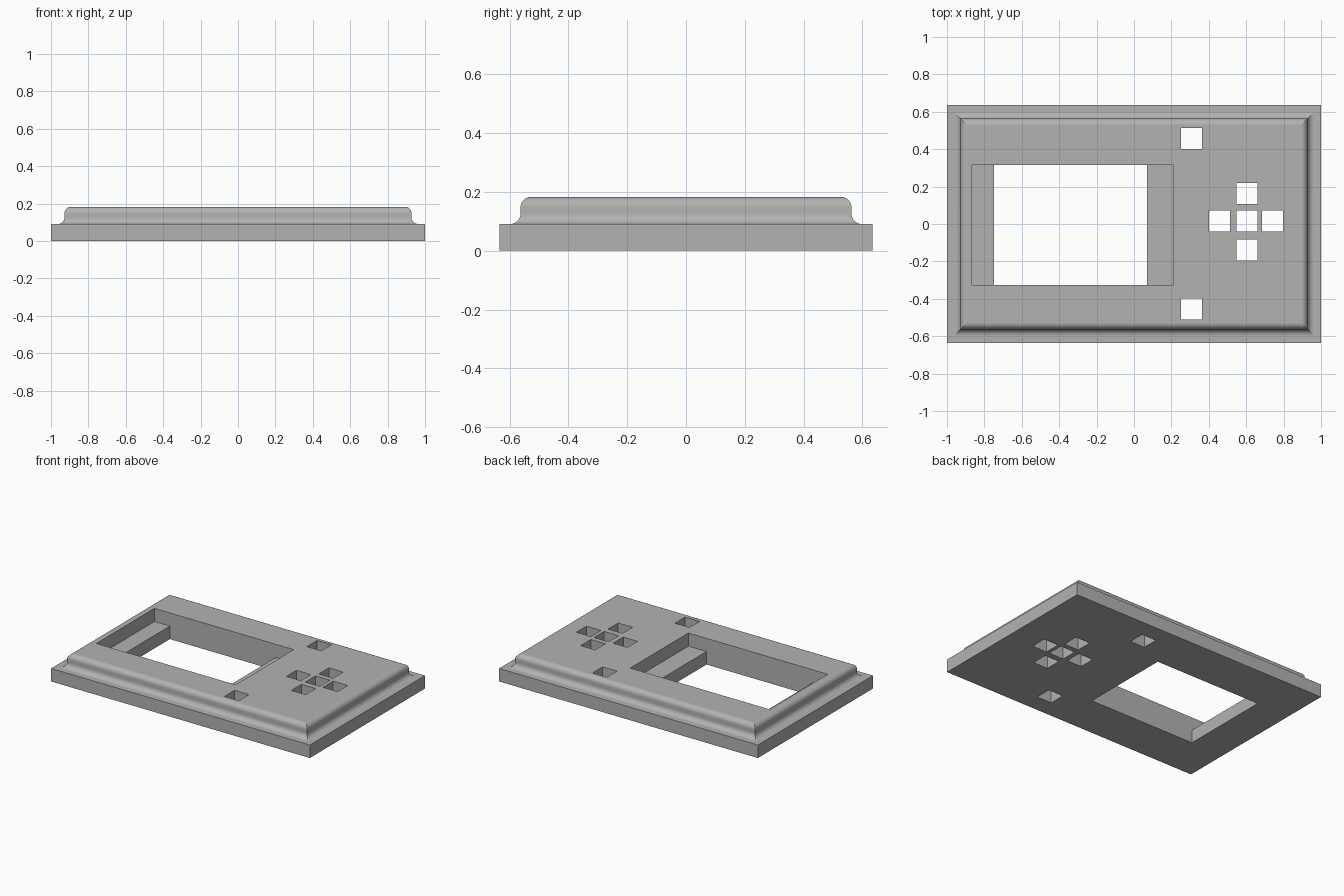
import bpy, bmesh
from math import sin, cos, pi, radians

cube = bpy.data.objects.get("Cube")
if cube:
    bpy.data.objects.remove(cube, do_unlink=True)

HALF_X, HALF_Y = 1.0, 0.635
PLATE_Z, TOP_Z = 0.091, 0.183
INSET, RADIUS = 0.072, 0.035
STEPS = 8

grey = bpy.data.materials.new("plain grey")
grey.use_nodes = True
colour = (0.45, 0.45, 0.45, 1)
grey.diffuse_color = colour
grey.node_tree.nodes["Principled BSDF"].inputs["Base Color"].default_value = colour


def make_object(name, bm):
    mesh = bpy.data.meshes.new(name)
    bmesh.ops.recalc_face_normals(bm, faces=bm.faces)
    bm.to_mesh(mesh)
    bm.free()
    mesh.materials.append(grey)
    obj = bpy.data.objects.new(name, mesh)
    bpy.context.collection.objects.link(obj)
    return obj


def add_box(bm, x0, x1, y0, y1, z0, z1):
    verts = bmesh.ops.create_cube(bm, size=1)["verts"]
    for v in verts:
        v.co = ((x0 + x1) / 2 + v.co.x * (x1 - x0),
                (y0 + y1) / 2 + v.co.y * (y1 - y0),
                (z0 + z1) / 2 + v.co.z * (z1 - z0))


# Edge profile as (inset, height): plate side, concave cove, wall, rounded top
profile = [(0, 0), (0, PLATE_Z)]
for i in range(STEPS + 1):
    a = pi / 2 * i / STEPS
    profile.append((INSET - RADIUS + RADIUS * sin(a), PLATE_Z + RADIUS * (1 - cos(a))))
for i in range(STEPS + 1):
    a = pi / 2 * i / STEPS
    profile.append((INSET + RADIUS * (1 - cos(a)), TOP_Z - RADIUS + RADIUS * sin(a)))

# Face plate: mitred rectangular rings lofted up the profile
bm = bmesh.new()
rings = [[bm.verts.new((sx * (HALF_X - d), sy * (HALF_Y - d), z))
          for sx, sy in ((-1, -1), (1, -1), (1, 1), (-1, 1))] for d, z in profile]
for low, high in zip(rings, rings[1:]):
    for i in range(4):
        j = (i + 1) % 4
        bm.faces.new((low[i], low[j], high[j], high[i]))
bm.faces.new(rings[0])
bm.faces.new(rings[-1])
plate = make_object("face_plate", bm)


def cut(name, boxes):
    """Subtract a set of separate boxes from the plate."""
    bm = bmesh.new()
    for box in boxes:
        add_box(bm, *box)
    cutter = make_object(name, bm)
    cutter.hide_render = True
    mod = plate.modifiers.new(name, "BOOLEAN")
    mod.operation, mod.solver, mod.object = "DIFFERENCE", "EXACT", cutter
    bpy.ops.object.modifier_apply(modifier=name)
    bpy.data.objects.remove(cutter, do_unlink=True)


bpy.context.view_layer.objects.active = plate
plate.select_set(True)

# Screen recess with side ledges, then the through opening
cut("screen_recess", [(-0.867, 0.21, -0.326, 0.316, PLATE_Z, 0.3)])
cut("screen_opening", [(-0.748, 0.07, -0.326, 0.316, -0.1, 0.3)])

# Square button holes: two single holes and a cross of five
centres = [(0.308, 0.457), (0.308, -0.454), (0.604, 0.016), (0.457, 0.016),
           (0.741, 0.016), (0.604, 0.164), (0.604, -0.138)]
H = 0.056
cut("button_holes", [(x - H, x + H, y - H, y + H, -0.1, 0.3) for x, y in centres])

# Smooth the cove and rounded rim, keeping mitres and flat faces crisp
bpy.ops.object.shade_smooth_by_angle(angle=radians(30))
mesh = plate.data
bm = bmesh.new()
bm.from_mesh(mesh)
for e in bm.edges:
    if len(e.link_faces) == 2:
        a, b = (f.normal for f in e.link_faces)
        if abs(a.x - b.x) > 0.01 and abs(a.y - b.y) > 0.01:
            e.smooth = False
bm.to_mesh(mesh)
bm.free()
weighted = plate.modifiers.new("weighted_normals", "WEIGHTED_NORMAL")
weighted.keep_sharp = True
